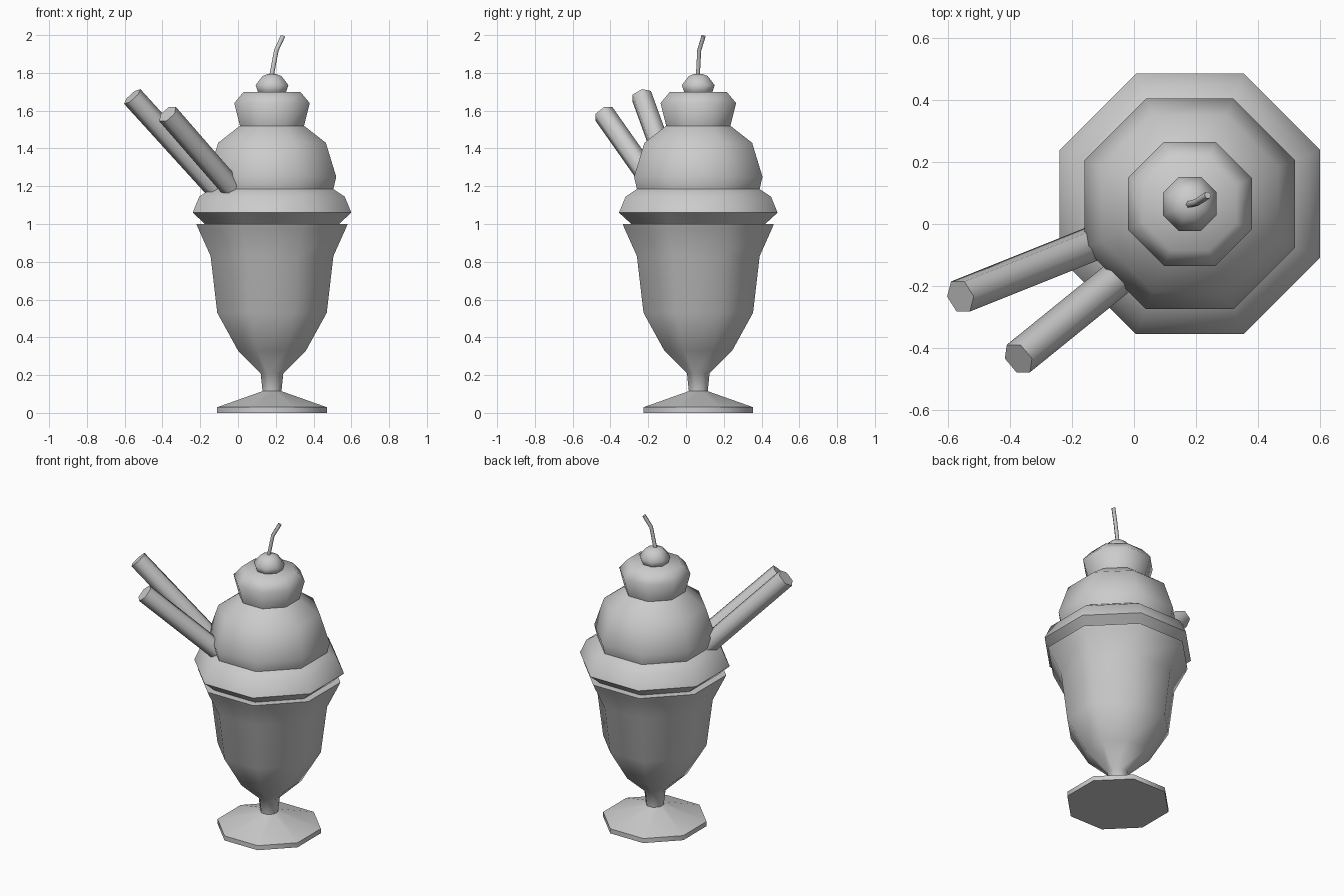
import bpy, bmesh, math
from mathutils import Vector

if "Cube" in bpy.data.objects:
    bpy.data.objects.remove(bpy.data.objects["Cube"])

CX, CY = 0.18, 0.065      # axis of the sundae
SIDES = 8


def finish(name, bm, angle):
    bmesh.ops.recalc_face_normals(bm, faces=bm.faces)
    mesh = bpy.data.meshes.new(name)
    bm.to_mesh(mesh)
    bm.free()
    ob = bpy.data.objects.new(name, mesh)
    bpy.context.collection.objects.link(ob)
    bpy.ops.object.select_all(action='DESELECT')
    ob.select_set(True)
    bpy.context.view_layer.objects.active = ob
    bpy.ops.object.shade_smooth_by_angle(angle=math.radians(angle))
    return ob


def skin(bm, rings):
    """Bridge successive vertex rings and cap both ends."""
    for a, b in zip(rings, rings[1:]):
        n = len(a)
        for i in range(n):
            bm.faces.new((a[i], a[(i + 1) % n], b[(i + 1) % n], b[i]))
    bm.faces.new(rings[0])
    bm.faces.new(rings[-1])


def lathe(name, profile, angle=60):
    """Octagonal turned shape; radii are measured to the flats."""
    bm = bmesh.new()
    rings = []
    for r, z in profile:
        r /= math.cos(math.pi / SIDES)
        rings.append([bm.verts.new((CX + r * math.cos((i + 0.5) * math.tau / SIDES),
                                    CY + r * math.sin((i + 0.5) * math.tau / SIDES), z))
                      for i in range(SIDES)])
    skin(bm, rings)
    return finish(name, bm, angle)


def rod(name, points, radius, sides):
    """Straight or bent rod through the given points."""
    bm = bmesh.new()
    pts = [Vector(p) for p in points]
    rings = []
    for k, p in enumerate(pts):
        d = (pts[min(k + 1, len(pts) - 1)] - pts[max(k - 1, 0)]).normalized()
        u = d.cross(Vector((0, 1, 0))).normalized()
        v = d.cross(u)
        rings.append([bm.verts.new(p + radius * (math.cos(i * math.tau / sides) * u
                                                 + math.sin(i * math.tau / sides) * v))
                      for i in range(sides)])
    skin(bm, rings)
    return finish(name, bm, 65)


# Footed glass
lathe("glass", [(0.29, 0.0), (0.29, 0.03), (0.05, 0.115), (0.06, 0.21),
                (0.18, 0.33), (0.29, 0.53), (0.325, 0.83), (0.39, 0.975),
                (0.40, 1.0), (0.35, 1.0)])

# Ice cream: overflowing collar, scoop and whipped top
lathe("ice_cream", [(0.345, 0.99), (0.36, 1.005), (0.42, 1.06), (0.385, 1.145),
                    (0.325, 1.185), (0.34, 1.25), (0.285, 1.43), (0.17, 1.52),
                    (0.20, 1.64), (0.15, 1.70)])

# Cherry and its stalk
lathe("cherry", [(0.05, 1.67), (0.075, 1.70), (0.087, 1.735), (0.05, 1.783),
                 (0.02, 1.795)])
rod("cherry_stalk", [(0.175, 0.062, 1.77), (0.203, 0.07, 1.92), (0.238, 0.093, 1.995)],
    0.012, 6)

# Wafer sticks pushed into the scoop
for name, tip, slope in (("wafer_stick_back", (-0.56, -0.234, 1.675), (1, 0.40, -1.10)),
                         ("wafer_stick_front", (-0.373, -0.434, 1.582), (1, 0.81, -1.15))):
    start = Vector(tip)
    rod(name, [start, start + 0.44 * Vector(slope)], 0.058, 6)
